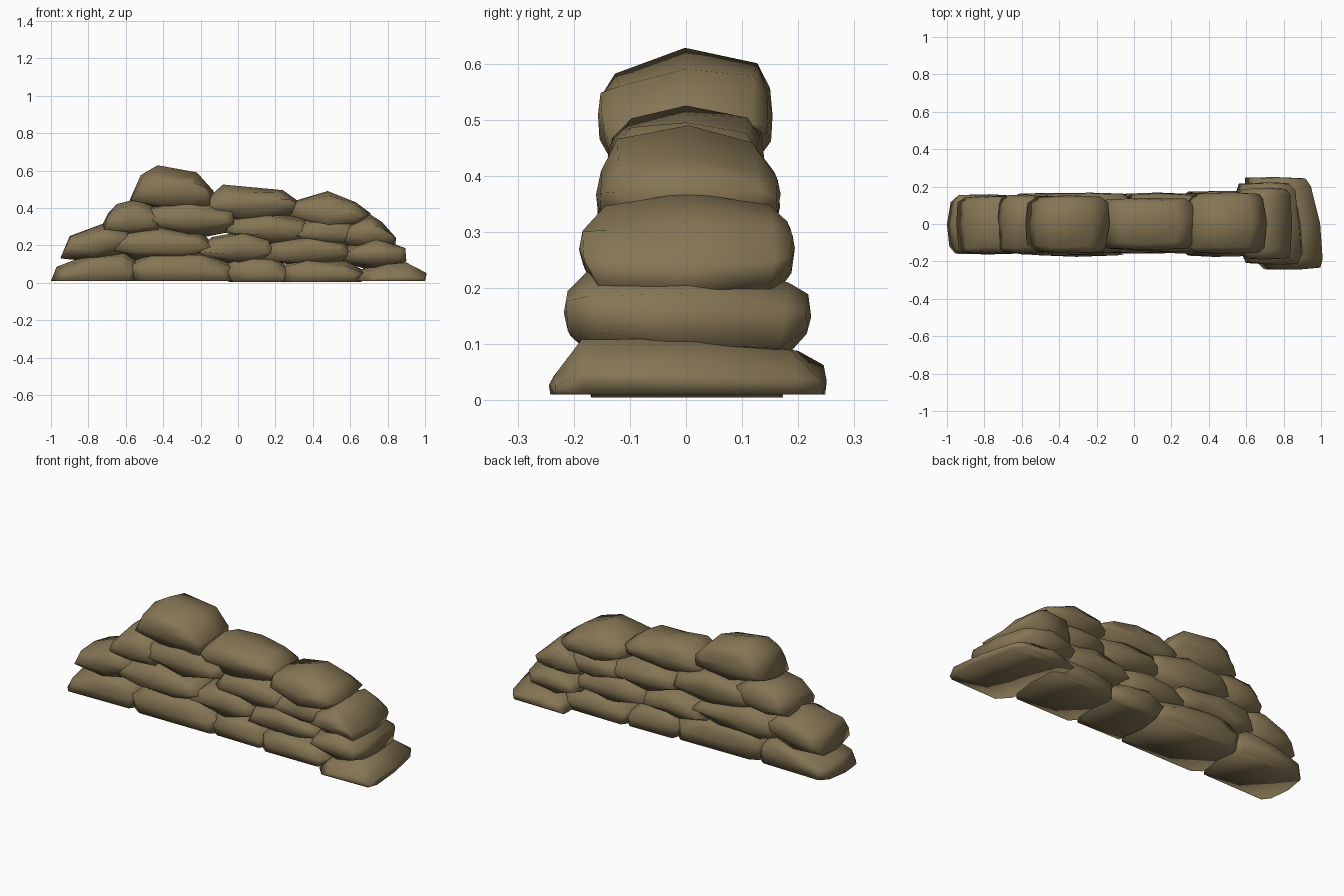
import bpy, bmesh, math, random
from mathutils import Vector

if "Cube" in bpy.data.objects:
    bpy.data.objects.remove(bpy.data.objects["Cube"])

random.seed(4)
stone_mat = bpy.data.materials.new("brown stone")
stone_mat.diffuse_color = (0.235, 0.178, 0.088, 1)
stone_mat.use_nodes = True
stone_mat.node_tree.nodes["Principled BSDF"].inputs["Base Color"].default_value = stone_mat.diffuse_color


def stone(name, profile, back, front, shear=0.0, base=False, end=0.40, grow=1.0):
    """Rough block: an x-z profile lofted through the wall, tapering to both faces."""
    bm = bmesh.new()
    xs = [p[0] for p in profile]
    zs = [p[1] for p in profile]
    cx = (min(xs) + max(xs)) / 2
    cz = min(zs) if base else (min(zs) + max(zs)) / 2
    mid, half = (back - front) / 2, (back + front) / 2
    rings = []
    # depth fraction, x scale, z scale of every cross-section
    for t, sx, sz in [(-1, .78, end), (-.80, .93, .76), (0, 1, 1), (.80, .93, .76), (1, .78, end)]:
        if base:
            sz = (sz + 1) / 2 if abs(t) < 1 else sz
        j = 0.0 if t == 0 else 0.011
        dz = random.uniform(-j, j)
        ring = []
        for x, z in profile:
            px = cx + (x - cx) * sx + random.uniform(-j, j) - shear * t
            pz = cz + (z - cz) * sz * grow + dz + random.uniform(-j, j)
            py = mid + half * t + random.uniform(-j, j) * (0.5 if abs(t) == 1 else 1)
            if base and z < 0.02:
                pz = z
            ring.append(bm.verts.new((px, py, max(pz, 0.003))))
        rings.append(ring)
    n = len(profile)
    for a, b in zip(rings, rings[1:]):
        for i in range(n):
            bm.faces.new((a[i], a[(i + 1) % n], b[(i + 1) % n], b[i]))
    # slightly bulged end caps
    for ring, s in ((rings[0], -1), (rings[-1], 1)):
        c = sum((v.co for v in ring), Vector()) / n
        tip = bm.verts.new(c + Vector((random.uniform(-.03, .03), s * 0.008, 0)))
        for i in range(n):
            bm.faces.new((ring[i], ring[(i + 1) % n], tip))
    bmesh.ops.recalc_face_normals(bm, faces=bm.faces)
    me = bpy.data.meshes.new(name)
    bm.to_mesh(me)
    bm.free()
    me.materials.append(stone_mat)
    ob = bpy.data.objects.new(name, me)
    bpy.context.collection.objects.link(ob)
    me.shade_smooth()


# bottom course, flat on the ground
B = dict(base=True, end=0.68)
stone("base_stone_left", [(-1, .01), (-.97, .085), (-.80, .15), (-.60, .17), (-.52, .10), (-.54, .01)], .15, .155, **B)
stone("base_stone_mid_left", [(-.57, .01), (-.58, .10), (-.46, .17), (-.20, .16), (-.02, .10), (-.01, .01)], .155, .165, **B)
stone("base_stone_centre", [(-.05, .005), (-.10, .09), (.02, .14), (.20, .13), (.29, .07), (.27, .005)], .16, .15, **B)
stone("base_stone_mid_right", [(.24, .005), (.23, .09), (.36, .13), (.58, .12), (.68, .06), (.66, .005)], .17, .17, **B)
stone("base_stone_right", [(.60, .01), (.66, .07), (.76, .12), (.88, .11), (.995, .045), (.985, .01)],
      .243, .238, .04, base=True, end=0.4)

# second course
M = dict(grow=1.07)
stone("second_stone_left", [(-.95, .13), (-.90, .25), (-.71, .32), (-.58, .28), (-.58, .17), (-.75, .11)], .145, .15)
stone("second_stone_mid_left", [(-.68, .17), (-.66, .27), (-.45, .32), (-.20, .27), (-.10, .18), (-.30, .12), (-.55, .12)], .16, .16)
stone("second_stone_centre", [(-.24, .15), (-.14, .24), (.04, .27), (.18, .22), (.20, .13), (.0, .09)], .15, .15, **M)
stone("second_stone_mid_right", [(.12, .13), (.17, .23), (.38, .27), (.58, .22), (.63, .13), (.40, .08)], .16, .155, **M)
stone("second_stone_right", [(.55, .12), (.58, .20), (.72, .25), (.88, .19), (.89, .10), (.72, .06)], .215, .21, .02)

# third course
stone("third_stone_left", [(-.74, .28), (-.70, .36), (-.65, .42), (-.53, .45), (-.40, .39), (-.42, .28), (-.58, .24)], .15, .15)
stone("third_stone_mid_left", [(-.52, .30), (-.48, .40), (-.25, .45), (-.02, .38), (.0, .28), (-.25, .23)], .16, .15)
stone("third_stone_centre", [(-.07, .27), (-.03, .35), (.16, .38), (.36, .34), (.40, .26), (.16, .20)], .155, .145, **M)
stone("third_stone_mid_right", [(.29, .25), (.33, .33), (.50, .37), (.66, .31), (.67, .22), (.48, .18)], .16, .15, **M)
stone("third_stone_right", [(.55, .21), (.58, .32), (.70, .37), (.77, .325), (.845, .24), (.84, .19), (.70, .155)], .185, .18, .01)

# top course
stone("top_stone_left", [(-.58, .44), (-.52, .575), (-.43, .628), (-.22, .59), (-.13, .49), (-.14, .41), (-.35, .37)], .147, .15)
stone("top_stone_centre", [(-.20, .42), (-.08, .525), (.08, .51), (.24, .495), (.33, .43), (.32, .36), (.05, .32), (-.15, .35)], .13, .13)
stone("top_stone_right", [(.27, .36), (.31, .44), (.48, .49), (.63, .43), (.71, .37), (.66, .30), (.48, .26)], .16, .15)
